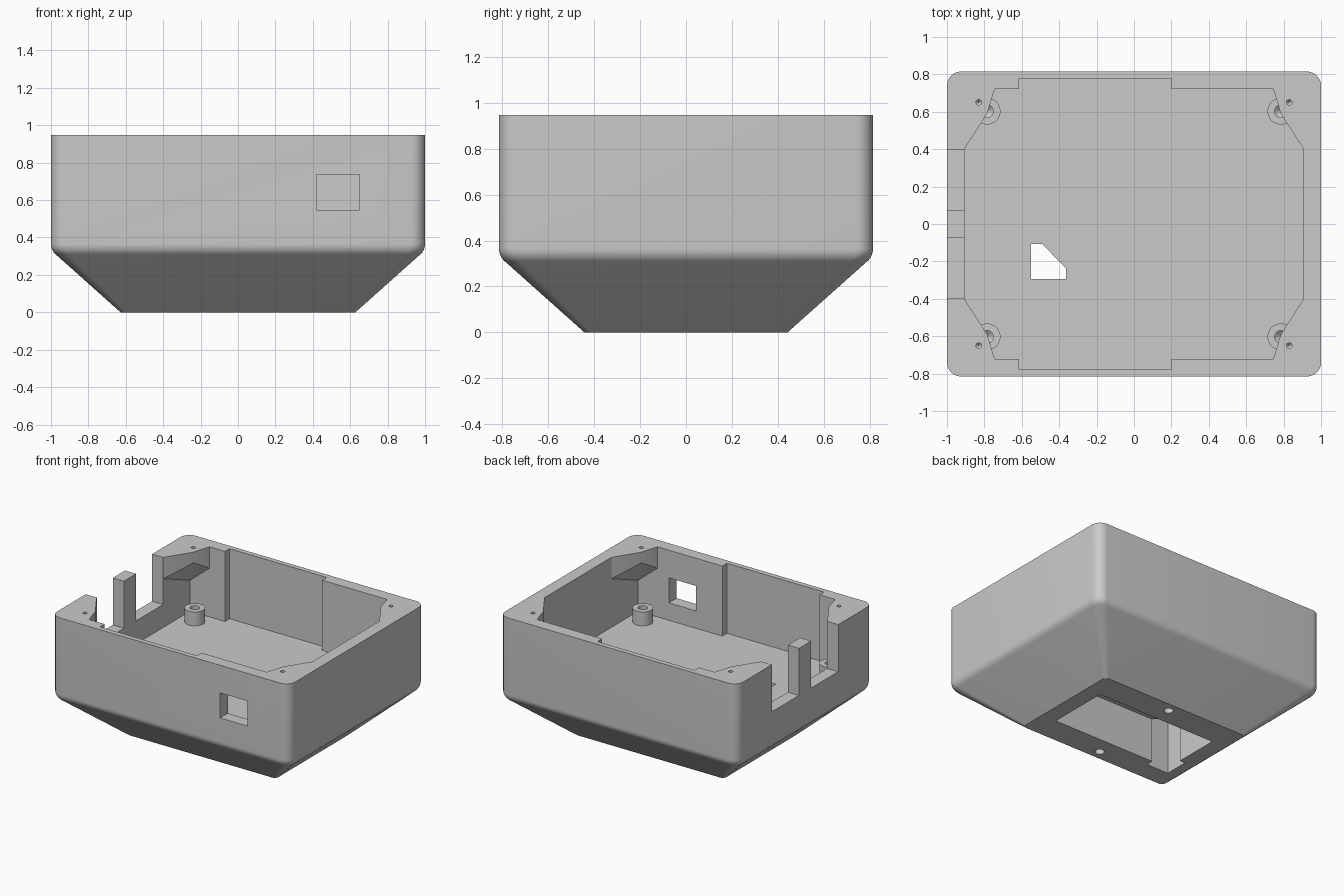
import bpy, bmesh
from math import sin, cos, pi, radians, tan

if "Cube" in bpy.data.objects:
    bpy.data.objects.remove(bpy.data.objects["Cube"])

grey = bpy.data.materials.new("plain grey")
grey.use_nodes = True
colour = (0.59, 0.59, 0.59, 1)
grey.diffuse_color = colour
grey.node_tree.nodes["Principled BSDF"].inputs["Base Color"].default_value = colour

WALL_X, WALL_Y, FLOOR, TOP = 0.907, 0.722, 0.415, 0.947


def loft(name, rings):
    """Closed solid through rings of equal point count."""
    bm = bmesh.new()
    rows = [[bm.verts.new(p) for p in ring] for ring in rings]
    n = len(rows[0])
    for low, high in zip(rows, rows[1:]):
        for i in range(n):
            j = (i + 1) % n
            bm.faces.new((low[i], low[j], high[j], high[i]))
    bm.faces.new(rows[0][::-1])
    bm.faces.new(rows[-1])
    bmesh.ops.remove_doubles(bm, verts=bm.verts, dist=1e-5)
    bmesh.ops.recalc_face_normals(bm, faces=bm.faces)
    mesh = bpy.data.meshes.new(name)
    bm.to_mesh(mesh)
    bm.free()
    mesh.materials.append(grey)
    obj = bpy.data.objects.new(name, mesh)
    bpy.context.collection.objects.link(obj)
    return obj


def prism(name, outline, z0, z1):
    return loft(name, [[(x, y, z) for x, y in outline] for z in (z0, z1)])


def box(name, x0, x1, y0, y1, z0, z1):
    return prism(name, [(x0, y0), (x1, y0), (x1, y1), (x0, y1)], z0, z1)


def circle(x, y, r, z, n=32):
    return [(x + r * cos(2 * pi * i / n), y + r * sin(2 * pi * i / n), z) for i in range(n)]


def rounded_ring(hx, hy, r, z, steps=8):
    ring = []
    for k, (sx, sy) in enumerate([(1, 1), (-1, 1), (-1, -1), (1, -1)]):
        for i in range(steps + 1):
            a = pi / 2 * (k + i / steps)
            ring.append((sx * (hx - r) + r * cos(a), sy * (hy - r) + r * sin(a), z))
    return ring


def smooth(obj):
    bpy.ops.object.select_all(action="DESELECT")
    obj.select_set(True)
    bpy.context.view_layer.objects.active = obj
    bpy.ops.object.shade_smooth_by_angle(angle=radians(30))


# Outer shell: tapered base, rounded shoulder, straight walls
R, BREAK, INSET = 0.075, 0.332, 0.372
turn = radians(48.3)
start = BREAK + R * tan(turn / 2)
profile = [(INSET, 0.0)]
for i in range(8, -1, -1):
    a = turn * i / 8
    profile.append((R * (1 - cos(a)), start - R * sin(a)))
profile.append((0.0, TOP))
shell = loft("case_body", [rounded_ring(1 - d, 0.815 - d, R - 0.12 * d, z) for d, z in profile])

# Main cavity: square corners below, sloping into corner gussets above
gusset = [(WALL_X, 0.4, 0.785), (0.785, 0.59, 0.865), (0.745, WALL_Y, 0.785)]


def cavity_ring(points):
    ring = []
    for sx, sy in [(1, 1), (-1, 1), (-1, -1), (1, -1)]:
        ring += [(sx * x, sy * y, z) for x, y, z in points[::sx * sy]]
    return ring


cutters = [loft("cavity_cutter", [cavity_ring([(WALL_X, WALL_Y, FLOOR)] * 3),
                                  cavity_ring([(WALL_X, WALL_Y, 0.65)] * 3),
                                  cavity_ring(gusset),
                                  cavity_ring([(x, y, 1.1) for x, y, z in gusset])])]

# Shallow recesses in the long walls
cutters.append(box("recess_cutter", -0.615, 0.2, -0.777, 0.777, FLOOR, 1.1))

# Port window in the front wall, two notches in the right wall
cutters.append(box("port_cutter", 0.42, 0.65, -0.9, -0.65, 0.547, 0.737))
for s in (-1, 1):
    y0, y1 = sorted((s * 0.073, s * 0.398))
    cutters.append(box("notch_cutter", -1.1, -0.85, y0, y1, 0.59, 1.1))

# Underside pocket, cable shaft and two screw holes
cutters.append(box("pocket_cutter", -0.505, 0.505, -0.237, 0.237, -0.1, 0.335))
shaft = [(-0.55, -0.293), (-0.363, -0.293), (-0.363, -0.237), (-0.49, -0.108), (-0.55, -0.108)]
cutters.append(prism("shaft_cutter", shaft, -0.1, 0.5))
for s in (-1, 1):
    cutters.append(loft("base_hole_cutter", [circle(0, s * 0.37, 0.033, z) for z in (-0.1, 0.2)]))

# Lid screw holes in the gussets, and mounting standoffs on the floor
standoffs = []
for sx, side in ((-1, "right"), (1, "left")):
    for sy, end in ((-1, "front"), (1, "back")):
        steps = [(0.002, 0.82), (0.015, 0.835), (0.015, 1.1)]
        cutters.append(loft("lid_hole_cutter",
                            [circle(sx * 0.83, sy * 0.65, r, z, 16) for r, z in steps]))
        steps = [(0.071, FLOOR - 0.01), (0.071, 0.52), (0.033, 0.52),
                 (0.033, FLOOR + 0.03), (0.002, FLOOR + 0.005)]
        standoffs.append(loft(f"standoff_{end}_{side}",
                              [circle(sx * 0.785, sy * 0.603, r, z) for r, z in steps]))

# Cut the shell and remove the cutters
bpy.context.view_layer.objects.active = shell
for cutter in cutters:
    cutter.hide_render = True
    mod = shell.modifiers.new(cutter.name, "BOOLEAN")
    mod.operation = "DIFFERENCE"
    mod.solver = "EXACT"
    mod.object = cutter
    bpy.ops.object.modifier_apply(modifier=mod.name)
for cutter in cutters:
    bpy.data.objects.remove(cutter)

for obj in [shell] + standoffs:
    smooth(obj)
